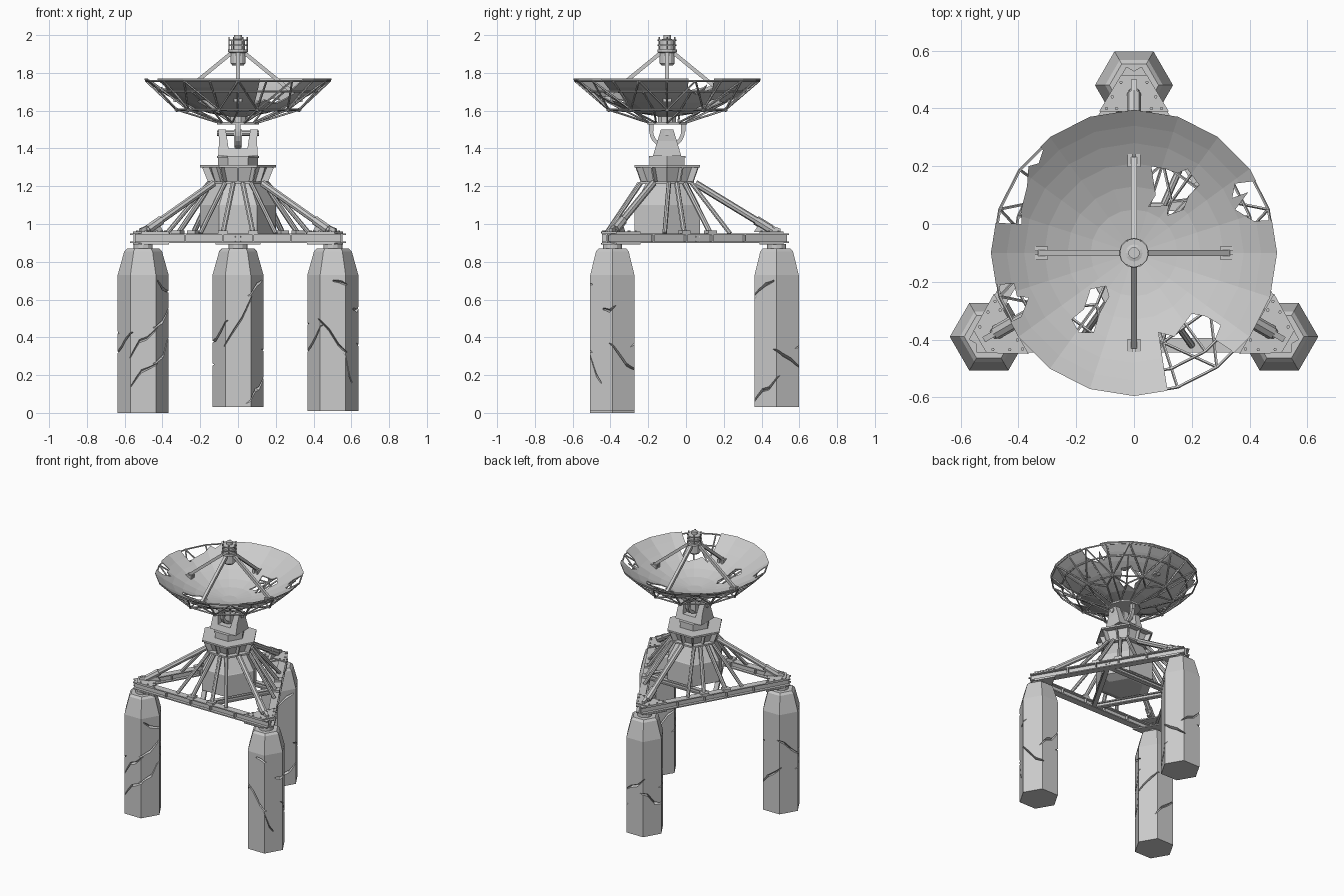
import bpy, bmesh, math, random
from mathutils import Vector, Matrix

if "Cube" in bpy.data.objects:
    bpy.data.objects.remove(bpy.data.objects["Cube"])

random.seed(4)
CENTRE = Vector((0, -0.1, 0))          # everything is built around this vertical axis
grey = bpy.data.materials.new("weathered grey")
grey.diffuse_color = (0.6, 0.6, 0.6, 1)
grey.use_nodes = True
grey.node_tree.nodes["Principled BSDF"].inputs["Base Color"].default_value = grey.diffuse_color


def pol(r, deg, z):
    a = math.radians(deg)
    return Vector((r * math.cos(a), r * math.sin(a), z))


def poly(bm, pts, vec):
    """Prism: a polygon swept along a vector."""
    vec = Vector(vec)
    a = [bm.verts.new(p) for p in pts]
    b = [bm.verts.new(Vector(p) + vec) for p in pts]
    bm.faces.new(a[::-1])
    bm.faces.new(b)
    for i in range(len(a)):
        j = (i + 1) % len(a)
        bm.faces.new((a[i], a[j], b[j], b[i]))


def box(bm, x0, x1, y0, y1, z0, z1):
    poly(bm, [(x0, y0, z0), (x1, y0, z0), (x1, y1, z0), (x0, y1, z0)], (0, 0, z1 - z0))


def lathe(bm, prof, n, at=(0, 0, 0)):
    rings = [[bm.verts.new(pol(r, 360 * i / n, z) + Vector(at)) for i in range(n)] for r, z in prof]
    for p, q in zip(rings, rings[1:]):
        for i in range(n):
            j = (i + 1) % n
            bm.faces.new((p[i], p[j], q[j], q[i]))
    bm.faces.new(rings[0])
    bm.faces.new(rings[-1])


def bar(bm, a, b, section):
    """Sweep a (side, up) cross-section from a to b."""
    a, b = Vector(a), Vector(b)
    d = (b - a).normalized()
    side = d.cross((0, 0, 1))
    side = side.normalized() if side.length > 1e-4 else Vector((1, 0, 0))
    up = side.cross(d)
    poly(bm, [a + side * s + up * u for s, u in section], b - a)


def tube(bm, a, b, r, n=6):
    bar(bm, a, b, [pol(r, 360 * i / n, 0).xy for i in range(n)])


def ibeam(bm, a, b, w, h, t=0.008):
    w, h = w / 2, h / 2
    half = [(w, -h), (w, -h + t), (t / 2, -h + t), (t / 2, h - t), (w, h - t), (w, h)]
    bar(bm, a, b, half + [(-x, y) for x, y in reversed(half)])


def finish(bm, name, spin=1):
    src = bm.verts[:] + bm.edges[:] + bm.faces[:]
    for k in range(1, spin):
        new = bmesh.ops.duplicate(bm, geom=src)["geom"]
        bmesh.ops.rotate(bm, verts=[v for v in new if isinstance(v, bmesh.types.BMVert)],
                         cent=(0, 0, 0), matrix=Matrix.Rotation(math.tau * k / spin, 3, 'Z'))
    bmesh.ops.translate(bm, verts=bm.verts, vec=CENTRE)
    bmesh.ops.recalc_face_normals(bm, faces=bm.faces)
    me = bpy.data.meshes.new(name)
    bm.to_mesh(me)
    bm.free()
    me.materials.append(grey)
    ob = bpy.data.objects.new(name, me)
    bpy.context.collection.objects.link(ob)
    return ob


def carve(ob, cutter):
    cutter.hide_render = True
    m = ob.modifiers.new("cut", 'BOOLEAN')
    m.object, m.operation, m.solver, m.use_self = cutter, 'DIFFERENCE', 'EXACT', True
    dg = bpy.context.evaluated_depsgraph_get()
    me = bpy.data.meshes.new_from_object(ob.evaluated_get(dg))
    ob.modifiers.clear()
    if len(me.vertices) > 20:
        ob.data = me
    bpy.data.objects.remove(cutter)


# --- cracked stone pillars ---
def crack(bm, c, face, pts, w, d):
    n, t = pol(1, face, 0), pol(1, face + 90, 0)
    rings = []
    for i, (u, z) in enumerate(pts):
        k = w if 0 < i < len(pts) - 1 else w * 0.5
        mid = c + t * u + Vector((0, 0, z))
        rings.append([bm.verts.new(mid + n * 0.14 + Vector((0, 0, k * 1.3))),
                      bm.verts.new(mid + n * 0.14 - Vector((0, 0, k * 1.3))),
                      bm.verts.new(mid + n * (0.117 - d))])
    for p, q in zip(rings, rings[1:]):
        for i in range(3):
            j = (i + 1) % 3
            bm.faces.new((p[i], p[j], q[j], q[i]))
    bm.faces.new(rings[0])
    bm.faces.new(rings[-1])


known = {
    "left": {-90: [[(-.07, .29), (-.02, .38), (.02, .395), (.075, .45)], [(-.065, .14), (-.01, .22), (.075, .26)]],
             -30: [[(-.075, .45), (0, .48), (.075, .56)], [(-.075, .26), (.01, .3), (.05, .38)],
                   [(-.05, .7), (.0, .66), (.075, .64)]]},
    "right": {-90: [[(-.08, .5), (-.02, .44), (.03, .36), (.075, .32)], [(.0, .7), (.05, .69), (.075, .68)]],
              -30: [[(-.075, .32), (-.03, .2), (0, .16)], [(.01, .55), (.05, .54), (.08, .57)]]},
    "back": {-90: [[(-.075, .35), (-.02, .44), (.02, .5), (.075, .62)]],
             -30: [[(-.075, .62), (.0, .68), (.05, .7)], [(-.08, .05), (-.02, .12), (.02, .13), (.08, .2)]]},
}
for side, ang, z0 in (("back", 90, .03), ("left", 210, 0), ("right", 330, 0.01)):
    c = pol(0.58, ang, 0)
    bm = bmesh.new()
    lathe(bm, [(.135, z0), (.135, .73), (.1, .855), (.085, .87)], 6, c)
    pillar = finish(bm, side + "_stone_pillar")
    bm = bmesh.new()
    for face in (-90, -30, 30, 90, 150, 210):
        lines = known[side].get(face)
        if not lines:
            z, s = random.uniform(.2, .55), random.choice((-1, 1))
            lines = [[(u, z + s * (u * .8 + random.uniform(-.02, .02))) for u in (-.08, -.03, .02, .075)]]
        for pts in lines:
            crack(bm, c, face, pts, .014, .022)
    carve(pillar, finish(bm, "crack_cutter"))

# --- triangular base frame ---
bm = bmesh.new()
ibeam(bm, (-.545, -.32, .925), (.545, -.32, .925), .05, .052)
ibeam(bm, pol(.32, 30, .92), pol(.32, 150, .92), .03, .035)
for x in (-.28, -.08, .08, .28):       # web stiffeners
    box(bm, x - .004, x + .004, -.345, -.295, .9, .95)
finish(bm, "base_frame", 3)

bm = bmesh.new()
for z in (.951, .891):
    poly(bm, [(-.12, .49, z), (.12, .49, z), (.045, .615, z), (-.045, .615, z)], (0, 0, .008))
lathe(bm, [(.05, .865), (.05, .895)], 12, (0, .58, 0))
poly(bm, [(-.01, .6, .958), (-.01, .6, .975), (-.01, .56, .99), (-.01, .48, .99), (-.01, .46, .958)], (.02, 0, 0))
for s in (-1, 1):                      # bolts
    for x, y in ((.095, .5), (.06, .5), (.075, .54), (.045, .59)):
        lathe(bm, [(.006, .957), (.006, .965)], 6, (s * x, y, 0))
finish(bm, "corner_plate", 3)

# --- struts ---
bm = bmesh.new()
tube(bm, (0, .56, .965), (0, .15, 1.215), .019, 8)
tube(bm, (0, .55, .971), (0, .47, 1.02), .025, 8)
for s in (-1, 1):
    tube(bm, (s * .08, -.32, .95), (s * .025, -.145, 1.215), .014, 8)
    tube(bm, (s * .2, -.32, .95), (s * .07, -.14, 1.215), .012, 8)
    box(bm, s * .08 - .025, s * .08 + .025, -.345, -.295, .95, .965)
finish(bm, "tower_strut", 3)

# --- central housing and turntable ---
bm = bmesh.new()
lathe(bm, [(.13, .92), (.2, .945), (.2, 1.1), (.196, 1.105), (.13, 1.215)], 6)
finish(bm, "central_housing")
bm = bmesh.new()
lathe(bm, [(.165, 1.212), (.165, 1.224), (.125, 1.224), (.155, 1.3), (.2, 1.3), (.2, 1.312),
           (.107, 1.312), (.107, 1.35), (.112, 1.35), (.112, 1.36)], 6)
for k in range(12):                    # stiffening ribs
    a = 30 * k
    f = 1 if k % 2 == 0 else .88
    t = pol(.004, a + 90, 0)
    poly(bm, [pol(r * f, a, z) - t for r, z in ((.12, 1.22), (.158, 1.22), (.192, 1.305), (.14, 1.305))], t * 2)
finish(bm, "turntable")

# --- yoke, axle and tilt rocker ---
bm = bmesh.new()
poly(bm, [(x, -.06, z) for x, z in ((-.105, 1.36), (.105, 1.36), (.1, 1.44), (.105, 1.5), (.065, 1.5),
                                    (.05, 1.4), (-.05, 1.4), (-.065, 1.5), (-.105, 1.5), (-.1, 1.44))], (0, .12, 0))
for v in bm.verts:
    v.co.y *= 1.25 - (v.co.z - 1.36) * 5
finish(bm, "yoke")
bm = bmesh.new()
tube(bm, (-.11, 0, 1.48), (.11, 0, 1.48), .016, 10)
arc = [(r, 180 + 18 * (k if r > .08 else 10 - k)) for r in (.095, .075) for k in range(11)]
poly(bm, [(-.012, pol(r, a, 0).x, 1.495 + pol(r, a, 0).y) for r, a in arc], (.024, 0, 0))
box(bm, -.02, .02, -.02, .02, 1.405, 1.5)
for y in (-.085, .085):
    box(bm, -.012, .012, y - .012, y + .012, 1.49, 1.54)
lathe(bm, [(.11, 1.527), (.11, 1.54)], 10)
lathe(bm, [(.05, 1.535), (.05, 1.575)], 10)
finish(bm, "tilt_rocker")


# --- torn reflector dish ---
def dish_z(r):
    return 1.575 + .195 * (r / .495) ** 2


radii = (.05, .15, .23, .31, .38, .44, .495)
bm = bmesh.new()
lathe(bm, [(r, dish_z(r) - .007) for r in radii] + [(r, dish_z(r)) for r in reversed(radii)], 20)
dish = finish(bm, "reflector_dish")
tears = [
    [(.06, .2), (.11, .19), (.15, .175), (.185, .19), (.225, .135), (.19, .1), (.17, .05), (.115, .03), (.12, .065), (.05, .06), (.075, .1)],
    [(-.215, -.33), (-.173, -.295), (-.15, -.225), (-.097, -.215), (-.087, -.25), (-.12, -.31), (-.14, -.375), (-.19, -.375)],
    [(.13, -.65), (.115, -.57), (.085, -.375), (.14, -.39), (.2, -.31), (.25, -.32), (.3, -.35), (.28, -.4), (.34, -.44), (.45, -.58)],
    [(.43, .15), (.35, .14), (.34, .09), (.395, .11), (.35, .05), (.415, .01), (.6, .02), (.55, .22)],
    [(-.315, .255), (-.33, .21), (-.365, .2), (-.37, .13), (-.39, .05), (-.39, 0), (-.6, .01), (-.6, .35), (-.4, .38)],
    [(-.46, -.21), (-.415, -.205), (-.405, -.25), (-.365, -.255), (-.39, -.32), (-.55, -.4), (-.6, -.2)],
]
bm = bmesh.new()
for t in tears:
    poly(bm, [(x, y + .1, 1.4) for x, y in t], (0, 0, .6))
carve(dish, finish(bm, "tear_cutter"))

# --- backing truss under the dish ---
bm = bmesh.new()
node = pol(.325, 0, 1.605)
hub = pol(.1, 0, 1.535)
mid = lambda a: pol(.42, a, dish_z(.42) - .013)
rim = lambda a: pol(.488, a, 1.758)
inner = pol(.22, 18, 1.598)
links = [(node, hub), (node, rim(0)), (node, rim(18)), (node, rim(-18)), (node, mid(0)), (node, inner),
         (inner, pol(.325, 36, 1.605)), (inner, hub), (node, pol(.325, 36, 1.605)), (inner, mid(18)),
         (rim(0), rim(18)), (rim(18), rim(36)), (mid(0), mid(18)), (mid(18), mid(36))]
for a, b in links:
    tube(bm, a, b, .0055, 5)
bmesh.ops.create_icosphere(bm, subdivisions=1, radius=.013, matrix=Matrix.Translation(node))
finish(bm, "dish_truss", 10)

# --- feed legs and feed horn ---
bm = bmesh.new()
bar(bm, (.035, 0, 1.905), (.325, 0, 1.668), [(-.01, -.01), (.01, -.01), (.01, .01), (-.01, .01)])
for s in (-1, 1):                      # forked foot pads
    box(bm, .298, .342, s * .014 - .008, s * .014 + .008, 1.645, 1.675)
finish(bm, "feed_leg", 4)
bm = bmesh.new()
lathe(bm, [(.03, 1.84), (.04, 1.85), (.04, 1.905), (.052, 1.91), (.052, 1.925), (.036, 1.925),
           (.036, 1.975), (.02, 1.98), (.02, 2.0)], 12)
finish(bm, "feed_horn")
bm = bmesh.new()
for z in (1.942, 1.97):
    lathe(bm, [(.05, z), (.05, z + .007)], 12)
for k in range(6):
    tube(bm, pol(.048, 60 * k, 1.92), pol(.048, 60 * k, 1.99), .004, 5)
finish(bm, "feed_cage")
